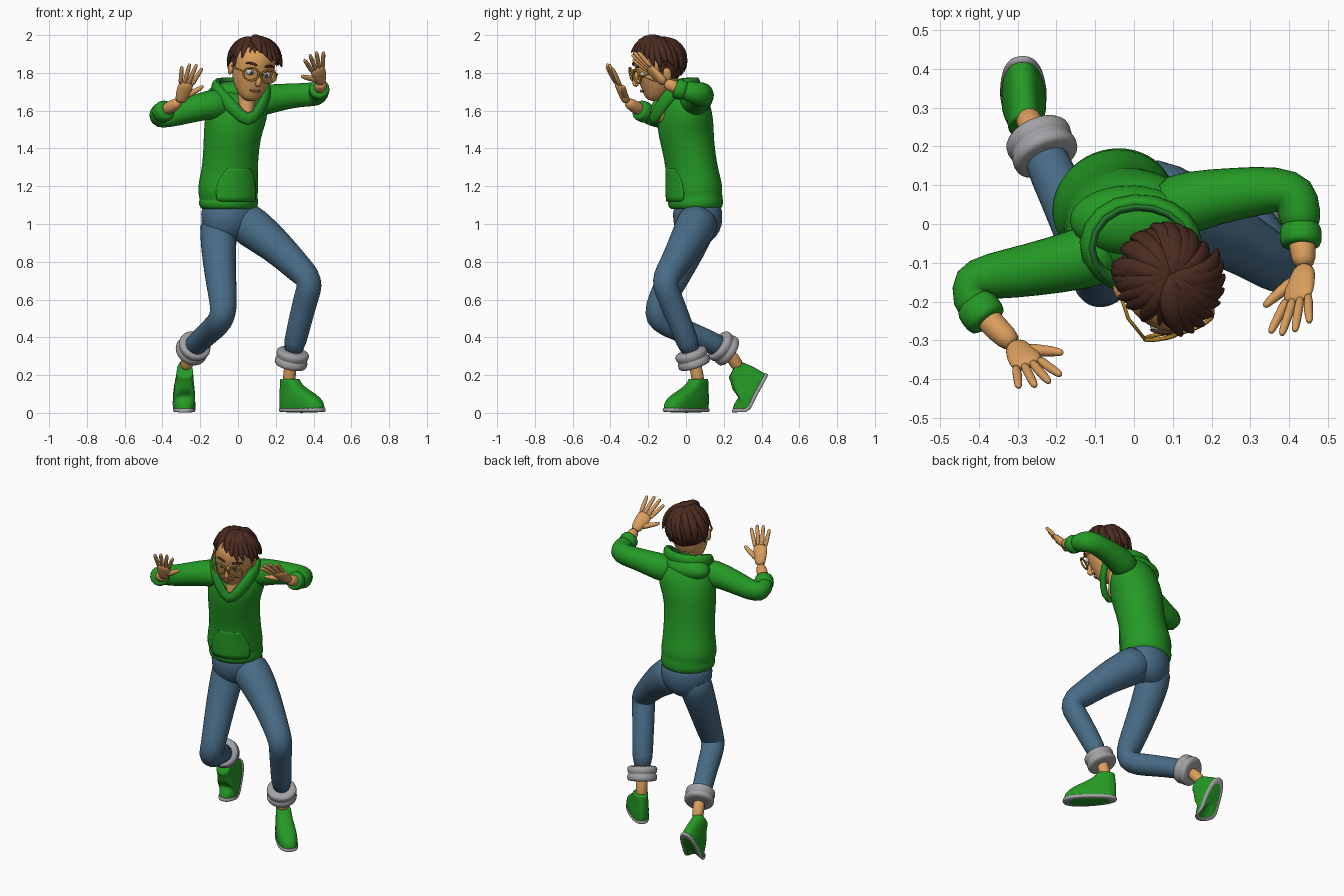
import bpy, bmesh, random
from math import sin, cos, pi, radians
from mathutils import Vector, Matrix, Euler

if "Cube" in bpy.data.objects:
    bpy.data.objects.remove(bpy.data.objects["Cube"])

random.seed(4)
I = Matrix.Identity(4)

def mat(name, r, g, b):
    m = bpy.data.materials.new(name)
    m.diffuse_color = (r, g, b, 1)
    m.use_nodes = True
    m.node_tree.nodes["Principled BSDF"].inputs["Base Color"].default_value = m.diffuse_color
    return m

GREEN = mat("green_cloth", .018, .32, .018)
DARK = mat("dark_green", .02, .2, .03)
DENIM = mat("denim", .065, .15, .24)
SKIN = mat("skin", .7, .34, .11)
HAIR = mat("hair_brown", .07, .024, .014)
GOLD = mat("frame_gold", .42, .22, .02)
WHITE = mat("eye_white", .85, .85, .85)
IRIS = mat("iris_dark", .03, .06, .1)
LIP = mat("lip", .4, .12, .06)
GREY = mat("trim_grey", .36, .36, .38)

def finish(name, bm, m, sub=1):
    bmesh.ops.recalc_face_normals(bm, faces=bm.faces)
    for f in bm.faces:
        f.smooth = True
    me = bpy.data.meshes.new(name)
    bm.to_mesh(me)
    bm.free()
    ob = bpy.data.objects.new(name, me)
    bpy.context.collection.objects.link(ob)
    me.materials.append(m)
    if sub:
        ob.modifiers.new("smooth", 'SUBSURF').levels = sub
        ob.modifiers["smooth"].render_levels = sub
    return ob

def loft(name, rings, m, side=(1, 0, 0), n=16, M=I, closed=False, sub=1):
    """Skin elliptical rings (x, y, z, r_side[, r_other]) along a path."""
    bm, loops, k = bmesh.new(), [], len(rings)
    P = [Vector(r[:3]) for r in rings]
    for i, r in enumerate(rings):
        a, b = (P[i - 1], P[(i + 1) % k]) if closed else (P[max(i - 1, 0)], P[min(i + 1, k - 1)])
        t = (b - a).normalized()
        s = Vector(side)
        u = (s - t * s.dot(t)).normalized()
        v = t.cross(u)
        pts = [P[i] + u * r[3] * cos(2 * pi * j / n) + v * r[-1] * sin(2 * pi * j / n) for j in range(n)]
        loops.append([bm.verts.new(M @ p) for p in pts])
    for i in range(k if closed else k - 1):
        A, B = loops[i], loops[(i + 1) % k]
        for j in range(n):
            bm.faces.new((A[j], A[(j + 1) % n], B[(j + 1) % n], B[j]))
    if not closed:
        bm.faces.new(loops[0])
        bm.faces.new(loops[-1])
    return finish(name, bm, m, sub)

def ball(name, loc, scale, m, M=I, seg=20):
    bm = bmesh.new()
    bmesh.ops.create_uvsphere(bm, u_segments=seg, v_segments=seg // 2, radius=1,
                              matrix=M @ Matrix.Translation(loc) @ Matrix.Diagonal((*scale, 1)))
    return finish(name, bm, m, 0)

def band(name, a, b, r, m, folds=2):
    """Rolled cuff with rounded folds between two points."""
    a, b = Vector(a), Vector(b)
    prof = [(0, .8)]
    for f in range(folds):
        prof += [((f + .12) / folds, 1), ((f + .8) / folds, 1), ((f + 1) / folds, .87)]
    loft(name, [(*a.lerp(b, t), r * s) for t, s in prof], m, side=(.3, .2, 1) if abs((b - a).z) < .05 else (1, 0, 0))

# Hoodie body, turned slightly to the side
yaw = radians(22)
S = (cos(yaw), sin(yaw), 0)
body = [(-.05, .05, 1.075, .135, .125), (-.05, .05, 1.085, .158, .142), (-.05, .05, 1.125, .162, .147),
        (-.05, .05, 1.14, .154, .14), (-.053, .045, 1.17, .165, .15), (-.05, .04, 1.22, .16, .145),
        (-.042, .03, 1.3, .15, .134), (-.035, .01, 1.42, .15, .139), (-.025, -.005, 1.52, .16, .152),
        (0, -.005, 1.6, .167, .14), (.015, .0, 1.66, .152, .118), (.025, -.015, 1.71, .1, .08)]
loft("hoodie_body", body, GREEN, S, 24)

# Front pouch pocket, a thin shell over the belly
bm = bmesh.new()
rows = []
for ring, w in (((-.051, .047, 1.12, .164, .149), .74), (body[4], .76), (body[5], .74),
                ((-.046, .035, 1.26, .155, .14), .6), (body[6], .42)):
    row = []
    for j in range(11):
        a = -pi / 2 + w * (j / 5 - 1)
        x, y = ring[3] * 1.015 * cos(a), ring[4] * 1.015 * sin(a)
        row.append(bm.verts.new((ring[0] + x * S[0] - y * S[1], ring[1] + x * S[1] + y * S[0], ring[2])))
    rows.append(row)
for A, B in zip(rows, rows[1:]):
    for j in range(10):
        bm.faces.new((A[j], A[j + 1], B[j + 1], B[j]))
pocket = finish("hoodie_pocket", bm, GREEN)
pocket.modifiers.new("thick", 'SOLIDIFY').thickness = .008

# Hood hanging at the back and V collar
ball("hood_back", (-.01, .01, 1.685), (.155, .09, .072), GREEN, seg=28)
collar = [(.055, -.18, 1.53), (-.02, -.165, 1.61), (-.1, -.125, 1.69), (-.135, -.05, 1.735), (-.09, .035, 1.74),
          (.0, .065, 1.74), (.1, .045, 1.74), (.158, -.015, 1.735), (.16, -.085, 1.69), (.115, -.15, 1.6)]
loft("hood_collar", [(*p, .038, .022) for p in collar], GREEN, (0, 0, 1), 12, closed=True)
loft("collar_trim", [(x * .93 + .002, y * .98 - .009, z + .014, .024, .014) for x, y, z in collar], DARK, (0, 0, 1), 10, closed=True)

# Sleeves, cuffs and forearms
loft("sleeve_right", [(-.05, -.06, 1.63, .085), (-.13, -.09, 1.64, .082), (-.27, -.12, 1.6, .069), (-.37, -.135, 1.57, .062),
                      (-.425, -.15, 1.568, .06), (-.422, -.195, 1.578, .056), (-.39, -.235, 1.6, .047)], GREEN, (0, 0, 1))
band("sleeve_cuff_right", (-.415, -.2, 1.583), (-.374, -.255, 1.607), .058, GREEN, 1)
loft("forearm_right", [(-.39, -.23, 1.6, .037), (-.35, -.275, 1.622, .033), (-.305, -.315, 1.65, .029)], SKIN, (0, 0, 1))
loft("sleeve_left", [(.06, .03, 1.64, .085), (.15, .06, 1.66, .082), (.27, .08, 1.678, .067), (.37, .09, 1.685, .063),
                     (.418, .078, 1.688, .066), (.43, .02, 1.70, .056), (.43, -.02, 1.71, .048)], GREEN, (0, 0, 1))
band("sleeve_cuff_left", (.43, .0, 1.70), (.43, -.06, 1.722), .056, GREEN, 1)
loft("forearm_left", [(.43, -.02, 1.71, .037), (.436, -.07, 1.728, .034), (.44, -.115, 1.75, .029)], SKIN, (0, 0, 1))

# Hands: local z runs along the fingers, x towards the thumb
def hand(tag, wrist, direction, thumb):
    z = Vector(direction).normalized()
    x = Vector(thumb)
    x = (x - z * x.dot(z)).normalized()
    M = Matrix((x, z.cross(x), z)).transposed().to_4x4()
    M.translation = wrist
    loft("palm_" + tag, [(0, 0, -.01, .027, .023), (0, 0, .03, .036, .023), (0, 0, .075, .044, .02),
                         (0, 0, .122, .041, .015)], SKIN, M=M)
    for i, (fx, ln) in enumerate(((.031, .108), (.011, .125), (-.01, .121), (-.031, .098))):
        d = fx * .7
        loft(f"finger_{tag}_{i}", [(fx, 0, .095, .0135), (fx + d * .5, 0, .105 + ln * .5, .013),
                                   (fx + d, 0, .105 + ln * .85, .012), (fx + d * 1.15, 0, .11 + ln, .008)], SKIN, n=8, M=M)
    loft("thumb_" + tag, [(.015, 0, .03, .02), (.05, 0, .065, .017), (.078, 0, .09, .014), (.097, 0, .115, .009)], SKIN, n=8, M=M)

hand("right", (-.305, -.315, 1.65), (.075, -.11, .22), (1, .3, -.1))
hand("left", (.44, -.115, 1.75), (-.05, -.2, .185), (-1, -.65, 0))

# Trousers
loft("trouser_seat", [(-.05, .06, 1.13, .14, .12), (-.05, .06, 1.06, .155, .13), (-.045, .065, .99, .15, .128),
                      (-.03, .06, .94, .12, .1), (-.02, .055, .905, .06, .06)], DENIM, S, 20)
loft("trouser_leg_left", [(0, .07, 1.04, .11), (.07, .055, .985, .115), (.2, -.005, .887, .094), (.31, -.068, .775, .078),
                          (.367, -.105, .72, .074), (.382, -.112, .675, .07), (.36, -.085, .61, .067), (.32, -.02, .45, .062),
                          (.285, .035, .3, .06)], DENIM)
loft("trouser_leg_right", [(-.1, .075, 1.05, .1), (-.105, .05, .95, .1), (-.1, -.025, .8, .09), (-.085, -.1, .65, .079),
                           (-.075, -.152, .555, .072), (-.085, -.158, .505, .07), (-.11, -.1, .465, .068), (-.16, .02, .422, .063),
                           (-.215, .14, .37, .06), (-.24, .2, .34, .058)], DENIM)
band("trouser_cuff_left", (.294, .022, .33), (.276, .05, .245), .09, GREY)
band("trouser_cuff_right", (-.222, .165, .365), (-.254, .235, .318), .09, GREY)
loft("ankle_left", [(.285, .035, .3, .036), (.272, .06, .21, .033), (.268, .07, .12, .036)], SKIN)
loft("ankle_right", [(-.235, .19, .345, .036), (-.265, .255, .29, .034), (-.28, .285, .22, .036)], SKIN)

# Shoes: local toe at -y, ankle over the origin; the toe can bend at the ball
def shoe(tag, M, bend):
    def warp(p):
        k = min(max((-.11 - p.y) / .09, 0), 1)
        c = Vector((0, -.16, 0))
        return c + Matrix.Rotation(bend * k, 3, 'X') @ (p - c) if k else p
    def slices(name, rows, m):
        bm, loops, n = bmesh.new(), [], 24
        for z, yc, hl, hw in rows:
            loop = []
            for j in range(n):
                c, s = cos(2 * pi * j / n), sin(2 * pi * j / n)
                c, s = abs(c) ** .8 * (1 if c > 0 else -1), abs(s) ** .8 * (1 if s > 0 else -1)
                loop.append(bm.verts.new(M @ warp(Vector((hw * c * (1 - .14 * s), yc + hl * s, z)))))
            loops.append(loop)
        for A, B in zip(loops, loops[1:]):
            for j in range(n):
                bm.faces.new((A[j], A[(j + 1) % n], B[(j + 1) % n], B[j]))
        bm.faces.new(loops[0])
        bm.faces.new(loops[-1])
        finish(name, bm, m)
    slices("shoe_sole_" + tag, [(.004, -.088, .15, .053), (.006, -.088, .16, .06), (.024, -.088, .16, .06), (.028, -.088, .15, .053)], GREY)
    slices("shoe_upper_" + tag, [(0, -.088, .15, .053), (.018, -.088, .153, .056), (.05, -.086, .153, .058), (.085, -.069, .136, .055),
                                 (.11, -.042, .108, .05), (.135, -.018, .08, .046), (.16, .0, .06, .044),
                                 (.182, .004, .055, .043), (.18, .004, .045, .034)], GREEN)

shoe("left", Matrix.Translation((.275, .065, 0)) @ Matrix.Rotation(radians(45), 4, 'Z'), 0)
shoe("right", Matrix.Translation((-.285, .33, .0)) @ Matrix.Rotation(radians(3), 4, 'Z')
     @ Matrix.Rotation(radians(61), 4, 'X') @ Matrix.Translation((0, .16, 0)), radians(-57))

# Neck and chest opening
loft("neck", [(.052, -.145, 1.535, .022), (.044, -.12, 1.6, .04), (.046, -.1, 1.67, .05), (.06, -.11, 1.77, .055)], SKIN)

# Head
H = Matrix.Translation((.078, -.15, 1.818)) @ Euler((radians(12), radians(8), radians(19))).to_matrix().to_4x4()
loft("head", [(0, -.062, -.158, .022, .02), (0, -.058, -.146, .045, .042), (0, -.038, -.115, .075, .075), (0, -.012, -.065, .1, .108),
              (0, 0, 0, .113, .122), (0, .005, .06, .115, .128), (0, .01, .11, .1, .113), (0, .01, .15, .055, .065)], SKIN, n=20, M=H)
loft("nose", [(0, -.115, .015, .011), (0, -.128, -.02, .013), (0, -.142, -.05, .018), (0, -.12, -.064, .014)], SKIN, n=10, M=H)
loft("mouth", [(-.034, -.1, -.095, .004), (0, -.113, -.098, .008), (.034, -.1, -.092, .004)], LIP, (0, 0, 1), 8, M=H)
for s, tag in ((-1, "right"), (1, "left")):
    ball("ear_" + tag, (s * .118, .012, -.012), (.013, .024, .036), SKIN, H)
    ball("eye_" + tag, (s * .045, -.1, .0), (.025, .018, .016), WHITE, H)
    ball("iris_" + tag, (s * .043, -.116, .0), (.009, .004, .009), IRIS, H, 12)
    loft("eyebrow_" + tag, [(s * .018, -.122, .042, .006), (s * .05, -.116, .054, .008), (s * .082, -.095, .043, .004)],
         HAIR, (0, 0, 1), 8, M=H)
    # Glasses rim and temple
    loft("glasses_rim_" + tag, [(s * .05 + .042 * cos(2 * pi * i / 20), -.138 + .15 * (.042 * cos(2 * pi * i / 20) * s + .03),
                                .034 * sin(2 * pi * i / 20) - .004, .0055) for i in range(20)], GOLD, (0, 1, 0), 6, M=H, closed=True, sub=0)
    loft("glasses_temple_" + tag, [(s * .092, -.127, .004, .005), (s * .118, -.06, .004, .005), (s * .12, .02, .004, .005)],
         GOLD, (0, 0, 1), 6, M=H, sub=0)
loft("glasses_bridge", [(-.012, -.138, .004, .005), (0, -.144, .008, .005), (.012, -.138, .004, .005)], GOLD, (0, 0, 1), 6, M=H, sub=0)

# Hair: a cap plus tapered locks flowing from an off-centre crown
ball("hair_cap", (0, .025, .035), (.122, .118, .128), HAIR, H, 28)
def lock(name, th, end, lift, r, swirl):
    rings = []
    for i, w in enumerate((.4, .9, 1, .75, .12)):
        k = i / 4
        ph = -.1 + (end + .1) * k
        a = th + swirl * k
        q = 1 + lift * k
        rings.append((.124 * q * sin(ph) * cos(a), .04 - .015 * k + .124 * q * sin(ph) * sin(a), .033 + .129 * q * cos(ph), r * w, r * w * .7))
    loft(name, rings, HAIR, (-sin(th), cos(th), .01), 8, M=H)

for i in range(40):
    th = 2 * pi * i / 40 + random.uniform(-.1, .1)
    front = max(0, -sin(th))
    back = max(0, sin(th))
    end = radians(98 + 34 * back - 42 * min(1, front * 1.3)) + random.uniform(-.2, .2)
    lock(f"hair_lock_{i}", th, end, random.uniform(0, .1) + .1 * front, random.uniform(.019, .03), random.uniform(.1, .5))
# Swept fringe
for i in range(9):
    lock(f"hair_fringe_{i}", radians(-130 + 13 * i), radians(68 + 3 * i + random.uniform(-6, 6)), .4 - .02 * i, .034, .6)
